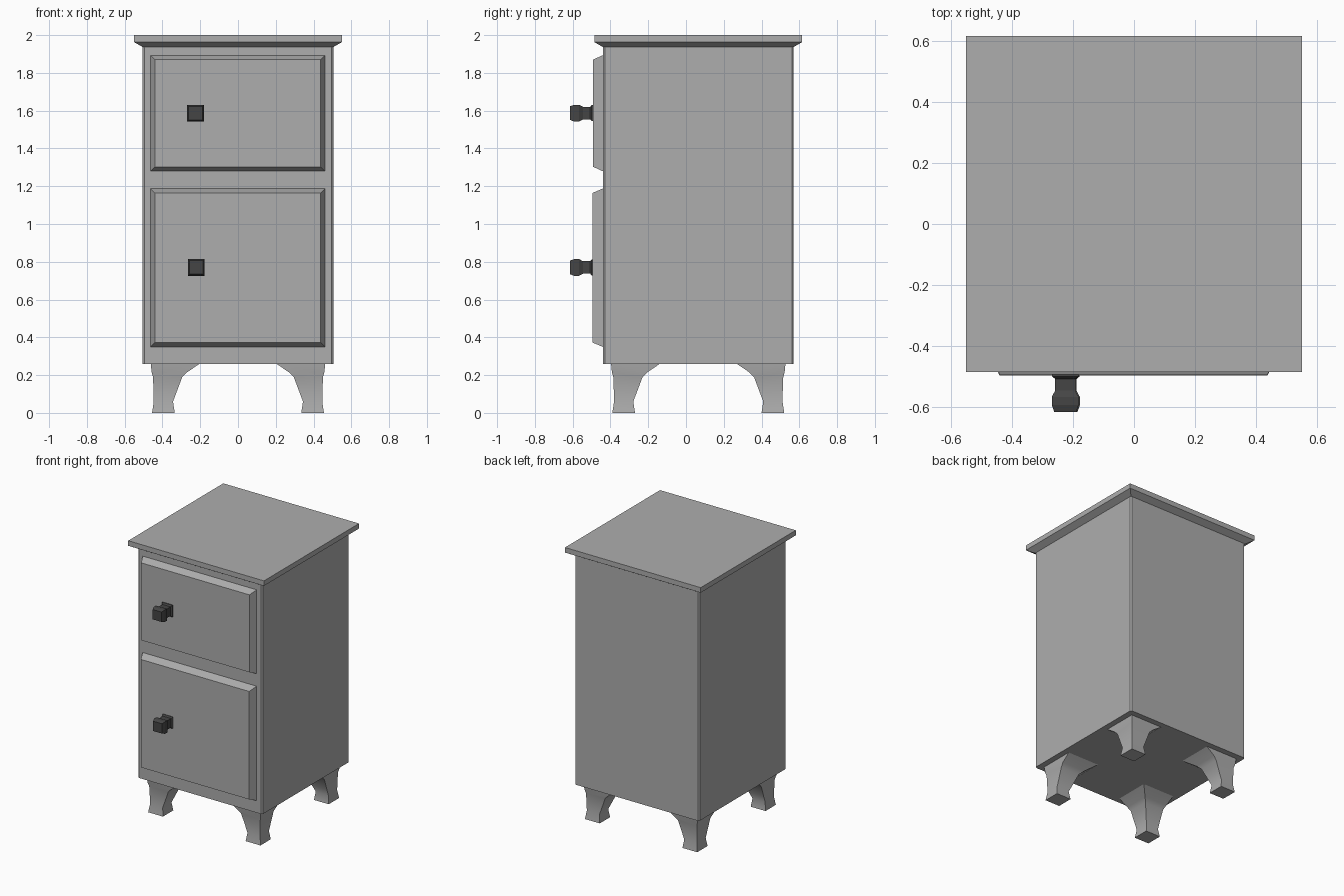
import bpy, bmesh, math

if "Cube" in bpy.data.objects:
    bpy.data.objects.remove(bpy.data.objects["Cube"])

def material(name, v):
    m = bpy.data.materials.new(name)
    m.diffuse_color = (v, v, v, 1)
    m.use_nodes = True
    m.node_tree.nodes["Principled BSDF"].inputs["Base Color"].default_value = m.diffuse_color
    return m

PAINT = material("grey paint", 0.42)
DARK = material("dark knob", 0.06)

def loft(name, rings, mat, smooth=None):
    """Skin a stack of four-point rings and cap both ends."""
    bm = bmesh.new()
    loops = [[bm.verts.new(p) for p in r] for r in rings]
    n = len(loops[0])
    for a, b in zip(loops, loops[1:]):
        for i in range(n):
            j = (i + 1) % n
            bm.faces.new((a[i], a[j], b[j], b[i]))
    bm.faces.new(loops[0])
    bm.faces.new(loops[-1])
    bmesh.ops.recalc_face_normals(bm, faces=bm.faces[:])
    me = bpy.data.meshes.new(name)
    bm.to_mesh(me)
    bm.free()
    me.materials.append(mat)
    ob = bpy.data.objects.new(name, me)
    bpy.context.collection.objects.link(ob)
    if smooth:
        bpy.ops.object.select_all(action='DESELECT')
        ob.select_set(True)
        bpy.context.view_layer.objects.active = ob
        bpy.ops.object.shade_smooth_by_angle(angle=math.radians(smooth))
    return ob

def rect_z(x0, x1, y0, y1, z):
    return [(x0, y0, z), (x1, y0, z), (x1, y1, z), (x0, y1, z)]

def rect_y(x0, x1, z0, z1, y):
    return [(x0, y, z0), (x1, y, z0), (x1, y, z1), (x0, y, z1)]

CY = 0.065  # middle of the cabinet in depth

# Cabinet body with narrow chamfers on the upright corners
def body_ring(z, h=0.505, c=0.01):
    k = h - c
    pts = [(-k, -h), (k, -h), (h, -k), (h, k), (k, h), (-k, h), (-h, k), (-h, -k)]
    return [(x, y + CY, z) for x, y in pts]

loft("cabinet_body", [body_ring(0.26), body_ring(1.95)], PAINT)

# Top board with sloped underside
loft("top_board", [rect_z(-h, h, CY - h, CY + h, z)
                   for h, z in ((0.505, 1.937), (0.55, 1.963), (0.55, 2.0))], PAINT)

# Raised drawer fronts with sloped borders, each with a square turned knob
for name, z0, z1, front, kx, kz in (("upper", 1.28, 1.893, -0.492, -0.225, 1.587),
                                    ("lower", 0.35, 1.187, -0.496, -0.221, 0.77)):
    d = 0.023
    loft(name + "_drawer", [rect_y(-0.463, 0.46, z0, z1, -0.435),
                            rect_y(-0.463, 0.46, z0, z1, -0.442),
                            rect_y(-0.463 + d, 0.46 - d, z0 + d, z1 - d, front)], PAINT)
    knob = ((0.043, front + 0.005), (0.043, -0.499), (0.033, -0.507), (0.033, -0.545),
            (0.044, -0.566), (0.044, -0.592), (0.036, -0.615))
    loft(name + "_knob", [rect_y(kx - r, kx + r, kz - r, kz + r, y) for r, y in knob], DARK)

# Curved feet: (inner, outer, height) measured from the cabinet centre
LEG = ((0.335, 0.455, 0.0), (0.344, 0.446, 0.06), (0.325, 0.447, 0.11),
       (0.295, 0.45, 0.19), (0.27, 0.457, 0.215), (0.20, 0.462, 0.262))
for sx, side in ((-1, "left"), (1, "right")):
    for sy, end in ((-1, "front"), (1, "back")):
        loft(f"{end}_{side}_leg",
             [rect_z(sx * i, sx * o, CY + sy * i, CY + sy * o, z) for i, o, z in LEG],
             PAINT, 40)
